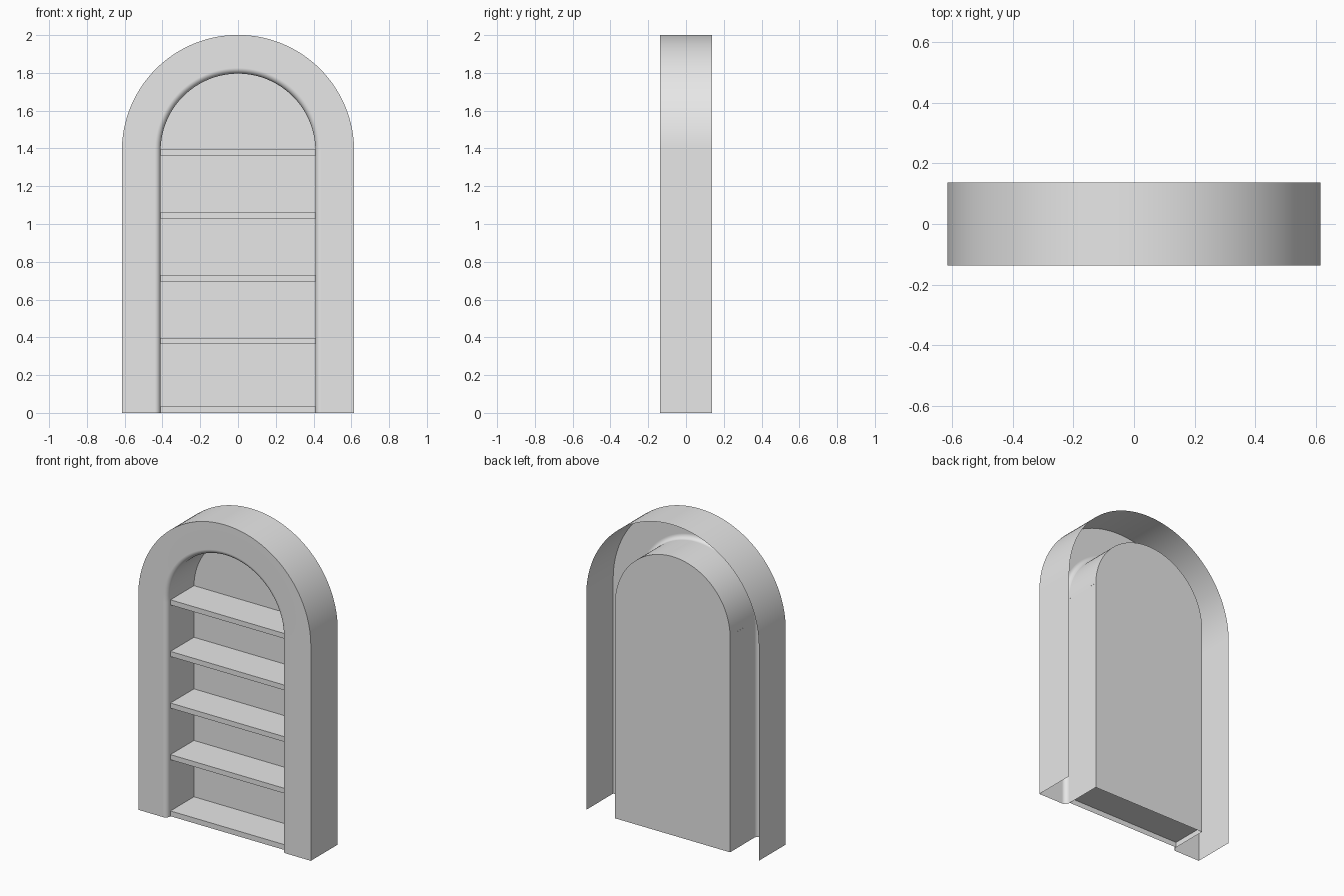
import bpy
import bmesh
from math import sin, cos, pi, radians

OUTER, INNER = 0.615, 0.41      # arch radii
SPRING = 1.386                  # height where the arch begins
DEPTH = 0.137                   # half depth
FILLET = 0.03                   # rounding of the opening's front edge
ARC_STEPS, FILLET_STEPS = 64, 8

if "Cube" in bpy.data.objects:
    bpy.data.objects.remove(bpy.data.objects["Cube"], do_unlink=True)

grey = bpy.data.materials.new("plain_grey")
grey.use_nodes = True
grey.diffuse_color = (0.8, 0.8, 0.8, 1)
grey.node_tree.nodes["Principled BSDF"].inputs["Base Color"].default_value = (0.8, 0.8, 0.8, 1)


def make_object(name, bm):
    mesh = bpy.data.meshes.new(name)
    bm.to_mesh(mesh)
    bm.free()
    mesh.materials.append(grey)
    obj = bpy.data.objects.new(name, mesh)
    bpy.context.collection.objects.link(obj)
    return obj


def arch_outline(r, y):
    """Points up the left side, over the arch and down the right side."""
    arc = [(r * cos(pi * i / ARC_STEPS), y, SPRING + r * sin(pi * i / ARC_STEPS))
           for i in range(ARC_STEPS + 1)]
    return [(r, y, 0)] + arc + [(-r, y, 0)]


# Arched surround: open-backed section swept along the arch
section = [(OUTER, DEPTH), (OUTER, -DEPTH)]
for k in range(FILLET_STEPS + 1):
    a = pi / 2 * k / FILLET_STEPS
    section.append((INNER + FILLET * (1 - sin(a)), -DEPTH + FILLET * (1 - cos(a))))
section.append((INNER, DEPTH))

bm = bmesh.new()
rows = [[bm.verts.new(p) for p in arch_outline(r, y)] for r, y in section]
for row, following in zip(rows, rows[1:]):
    for i in range(len(row) - 1):
        bm.faces.new((row[i], row[i + 1], following[i + 1], following[i]))
surround = make_object("arched_surround", bm)
bpy.ops.object.select_all(action="DESELECT")
surround.select_set(True)
bpy.context.view_layer.objects.active = surround
bpy.ops.object.shade_smooth_by_angle(angle=radians(30))
weighted = surround.modifiers.new("flat_front", "WEIGHTED_NORMAL")
weighted.keep_sharp = True

# Back panel closing the niche
bm = bmesh.new()
bm.faces.new([bm.verts.new(p) for p in arch_outline(INNER, DEPTH)])
make_object("back_panel", bm)


# Shelves run from wall to wall; faces against the walls are left out
def shelf(name, top, thickness, open_below=False):
    front = -DEPTH + FILLET + 0.005
    bm = bmesh.new()
    bmesh.ops.create_cube(bm, size=1)
    hidden = [f for f in bm.faces if abs(f.normal.x) > 0.5 or f.normal.y > 0.5
              or (open_below and f.normal.z < -0.5)]
    bmesh.ops.delete(bm, geom=hidden, context="FACES")
    bmesh.ops.scale(bm, vec=(2 * INNER, DEPTH - front, thickness), verts=bm.verts)
    bmesh.ops.translate(bm, vec=(0, (DEPTH + front) / 2, top - thickness / 2), verts=bm.verts)
    make_object(name, bm)


shelf("bottom_shelf", 0.034, 0.034, open_below=True)
for n in range(4):
    shelf(f"shelf_{n + 1}", 0.397 + 0.3325 * n, 0.033)
